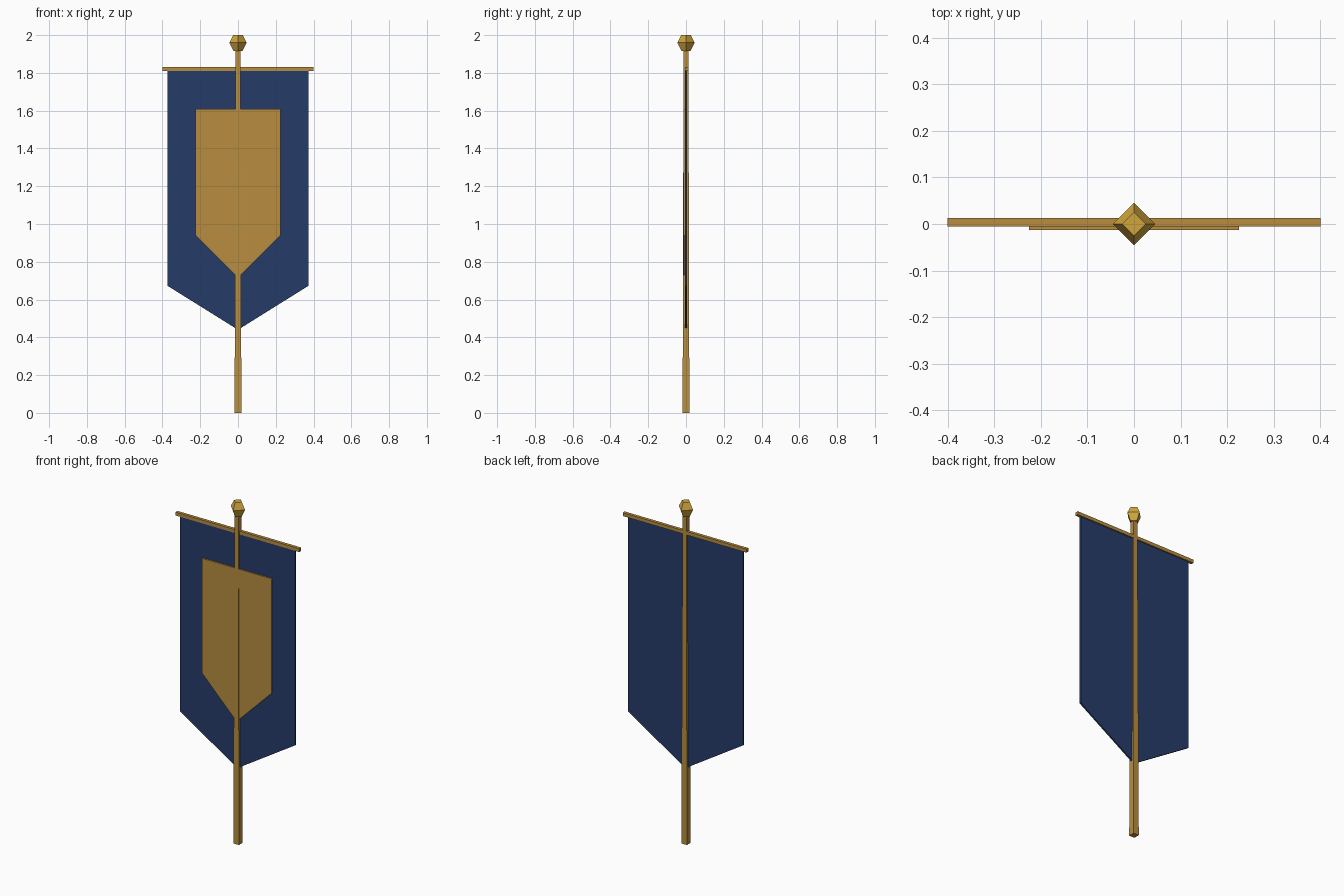
import bpy, bmesh

if "Cube" in bpy.data.objects:
    bpy.data.objects.remove(bpy.data.objects["Cube"])


def material(name, rgb):
    m = bpy.data.materials.new(name)
    m.diffuse_color = (*rgb, 1)
    m.use_nodes = True
    m.node_tree.nodes["Principled BSDF"].inputs["Base Color"].default_value = m.diffuse_color
    return m


BRASS = material("aged brass", (0.479, 0.270, 0.051))
GOLD = material("bright gold", (0.631, 0.381, 0.048))
BLUE = material("navy cloth", (0.0185, 0.045, 0.141))


def loft(name, rings, mat):
    """Closed solid through rings that share the same point count."""
    bm = bmesh.new()
    loops = [[bm.verts.new(p) for p in ring] for ring in rings]
    n = len(loops[0])
    for a, b in zip(loops, loops[1:]):
        for i in range(n):
            j = (i + 1) % n
            bm.faces.new((a[i], a[j], b[j], b[i]))
    bm.faces.new(loops[0][::-1])
    bm.faces.new(loops[-1])
    bmesh.ops.recalc_face_normals(bm, faces=bm.faces)
    me = bpy.data.meshes.new(name)
    bm.to_mesh(me)
    bm.free()
    me.materials.append(mat)
    ob = bpy.data.objects.new(name, me)
    bpy.context.collection.objects.link(ob)
    return ob


def square(h, z):
    return [(-h, -h, z), (h, -h, z), (h, h, z), (-h, h, z)]


def diamond(r, z):
    return [(r, 0, z), (0, r, z), (-r, 0, z), (0, -r, z)]


def pennant(name, half, top, corner, tip, y0, y1, mat):
    outline = [(-half, top), (-half, corner), (0, tip), (half, corner), (half, top)]
    return loft(name, [[(x, y, z) for x, z in outline] for y in (y0, y1)], mat)


# tapered square pole
loft("pole", [square(0.018, 0), square(0.0128, 1.925)], BRASS)

# faceted finial
loft("finial", [diamond(0.025, 1.917), diamond(0.046, 1.96), diamond(0.025, 2.0)], GOLD)

# crossbar the cloth hangs from
loft("crossbar", [[(x, -0.005, 1.81), (x, 0.013, 1.81), (x, 0.013, 1.83), (x, -0.005, 1.83)]
                  for x in (-0.4, 0.4)], BRASS)

# cloth and the pointed emblem panel on its front
pennant("banner_cloth", 0.372, 1.812, 0.672, 0.44, -0.005, 0.005, BLUE)
pennant("emblem_panel", 0.225, 1.61, 0.94, 0.715, -0.013, -0.004, BRASS)
